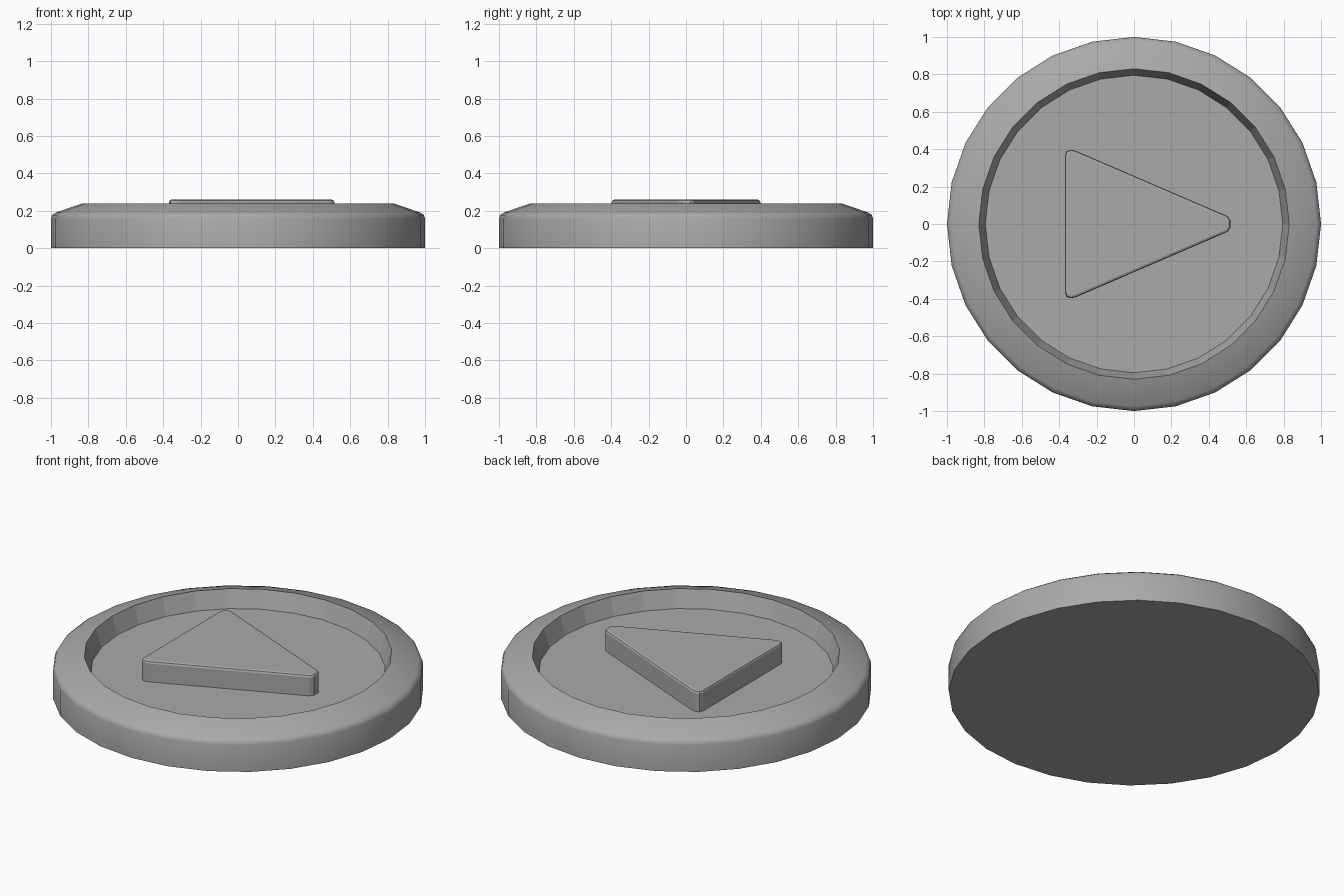
import bpy, bmesh, math

cube = bpy.data.objects.get("Cube")
if cube:
    bpy.data.objects.remove(cube, do_unlink=True)

SIDES = 28
FLOOR = 0.137

grey = bpy.data.materials.new("plain grey")
grey.use_nodes = True
colour = (0.4, 0.4, 0.4, 1)
grey.diffuse_color = colour
grey.node_tree.nodes["Principled BSDF"].inputs["Base Color"].default_value = colour


def finish(bm, name):
    bmesh.ops.recalc_face_normals(bm, faces=bm.faces[:])
    mesh = bpy.data.meshes.new(name)
    bm.to_mesh(mesh)
    bm.free()
    mesh.materials.append(grey)
    obj = bpy.data.objects.new(name, mesh)
    bpy.context.collection.objects.link(obj)
    return obj


# Round dish: a lathed profile with a bevelled rim and a sunken floor
profile = [(1, 0), (1, 0.16), (0.993, 0.178), (0.975, 0.191),
           (0.83, 0.24), (0.795, FLOOR)]
bm = bmesh.new()
rings = []
for radius, z in profile:
    angles = [math.tau * i / SIDES for i in range(SIDES)]
    rings.append([bm.verts.new((radius * math.cos(a), radius * math.sin(a), z))
                  for a in angles])
for level, (low, high) in enumerate(zip(rings, rings[1:])):
    for i in range(SIDES):
        j = (i + 1) % SIDES
        face = bm.faces.new((low[i], low[j], high[j], high[i]))
        face.smooth = level < len(profile) - 2   # inner wall stays faceted
bm.faces.new(rings[0])
bm.faces.new(rings[-1])
bmesh.ops.recalc_face_normals(bm, faces=bm.faces[:])
for edge in bm.edges:
    # Hard edges around the base, the lip and the floor
    edge.smooth = edge.calc_face_angle(0) < math.radians(35)
finish(bm, "round_dish")

# Raised triangle with rounded corners, tip towards +x
half = [(0.515, 0.022), (0.5, 0.042), (-0.315, 0.393), (-0.34, 0.397),
        (-0.362, 0.388), (-0.37, 0.365)]
outline = half + [(x, -y) for x, y in reversed(half)]
bm = bmesh.new()
base = bm.faces.new([bm.verts.new((x, y, FLOOR)) for x, y in outline])
extruded = bmesh.ops.extrude_face_region(bm, geom=[base], use_keep_orig=True)["geom"]
for item in extruded:
    if isinstance(item, bmesh.types.BMVert):
        item.co.z = 0.26
# Soften the upper edge
top_edges = [e for e in bm.edges if all(v.co.z > 0.25 for v in e.verts)]
bmesh.ops.bevel(bm, geom=top_edges, offset=0.014, segments=2, profile=0.5,
                affect='EDGES', clamp_overlap=True)
finish(bm, "raised_triangle")
